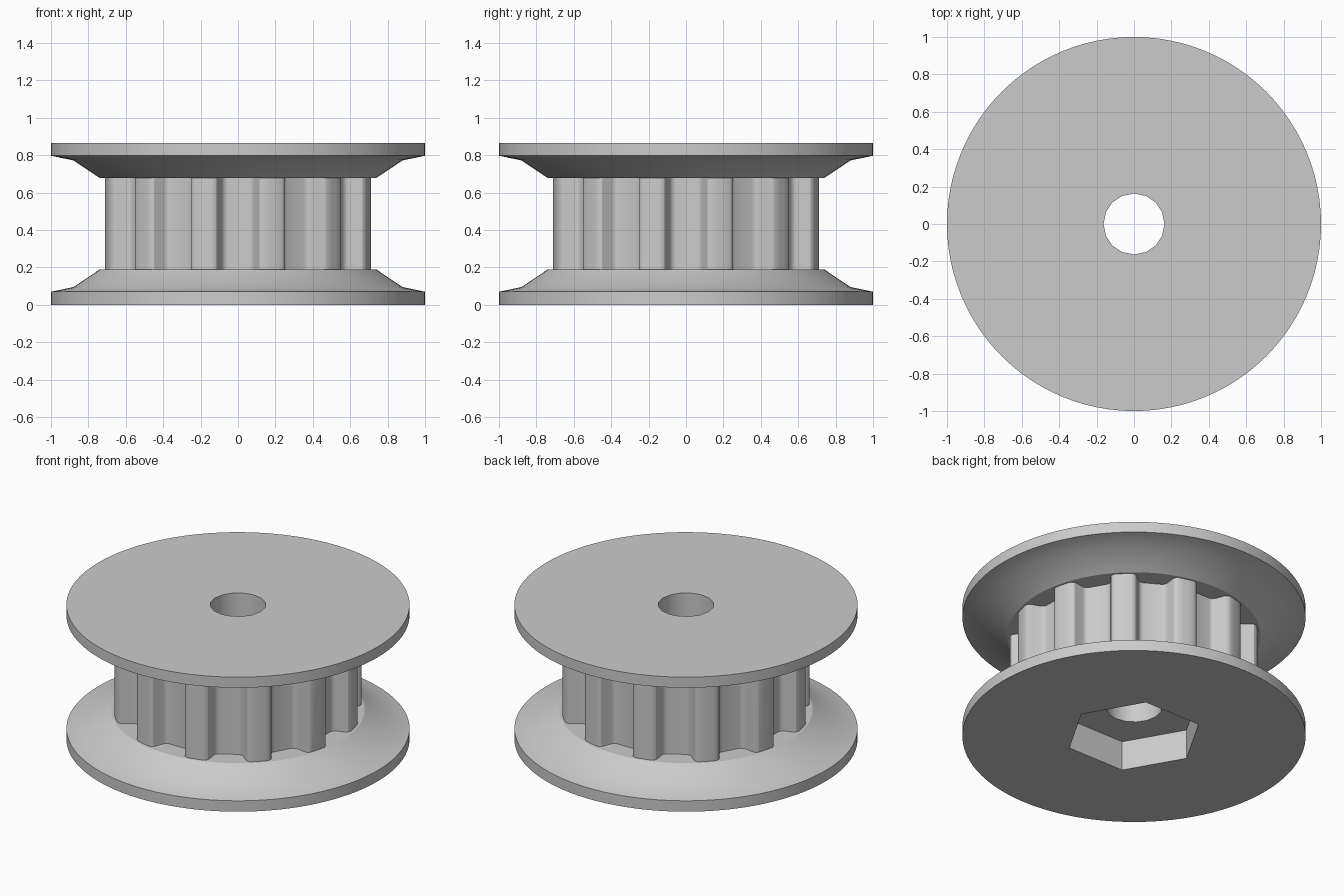
import bpy, bmesh, math
from mathutils import Matrix, Vector

if "Cube" in bpy.data.objects:
    bpy.data.objects.remove(bpy.data.objects["Cube"])

HEIGHT, LOW, HIGH = 0.865, 0.19, 0.677   # overall height, belt track limits
TEETH, TIP_R = 12, 0.724

grey = bpy.data.materials.new("plain grey")
grey.use_nodes = True
colour = (0.6, 0.6, 0.6, 1)
grey.diffuse_color = colour
grey.node_tree.nodes["Principled BSDF"].inputs["Base Color"].default_value = colour


def make_object(name, bm):
    bmesh.ops.recalc_face_normals(bm, faces=bm.faces)
    mesh = bpy.data.meshes.new(name)
    bm.to_mesh(mesh)
    bm.free()
    mesh.materials.append(grey)
    obj = bpy.data.objects.new(name, mesh)
    bpy.context.collection.objects.link(obj)
    return obj


def prism(name, outline, bottom, top):
    bm = bmesh.new()
    face = bm.faces.new([bm.verts.new((x, y, bottom)) for x, y in outline])
    ext = bmesh.ops.extrude_face_region(bm, geom=[face], use_keep_orig=True)
    moved = [v for v in ext["geom"] if isinstance(v, bmesh.types.BMVert)]
    bmesh.ops.translate(bm, verts=moved, vec=(0, 0, top - bottom))
    return make_object(name, bm)


def lathe(name, profile, sides=96):
    bm = bmesh.new()
    rings = []
    for r, z in profile:
        rings.append([bm.verts.new((r * math.cos(a), r * math.sin(a), z))
                      for a in (math.tau * i / sides for i in range(sides))])
    for lower, upper in zip(rings, rings[1:]):
        for i in range(sides):
            j = (i + 1) % sides
            bm.faces.new((lower[i], lower[j], upper[j], upper[i]))
    bm.faces.new(rings[0])
    bm.faces.new(rings[-1])
    return make_object(name, bm)


def polygon(radius, sides):
    return [(radius * math.cos(math.tau * i / sides),
             radius * math.sin(math.tau * i / sides)) for i in range(sides)]


# Flanges: flat disc with a two-step bevel towards the belt track
pulley = lathe("timing_pulley", [(1, 0), (1, 0.07), (0.88, 0.095), (0.738, LOW)])
upper_flange = lathe("upper_flange", [(0.738, HIGH), (0.88, 0.772), (1, 0.797), (1, HEIGHT)])

# Toothed drum: rounded trapezoid gaps (half width, depth) between narrow lands
half_gap = [(0.139, 0), (0.128, 0.002), (0.114, 0.009), (0.106, 0.022),
            (0.086, 0.074), (0.077, 0.086), (0.065, 0.093), (0.053, 0.095)]
gap = [(-w, d) for w, d in half_gap] + [(w, d) for w, d in reversed(half_gap)]
base_r = math.sqrt(TIP_R ** 2 - half_gap[0][0] ** 2)
pitch = math.tau / TEETH
outline = []
for i in range(TEETH):
    turn = Matrix.Rotation(i * pitch, 2)
    outline += [tuple(turn @ Vector((base_r - d, w))) for w, d in gap]
    for offset in (-0.022, 0.022):
        a = (i + 0.5) * pitch + offset
        outline.append((TIP_R * math.cos(a), TIP_R * math.sin(a)))
drum = prism("toothed_drum", outline, LOW - 0.05, HIGH + 0.05)

# Shaft bore and hexagonal nut recess
bore = prism("bore_cutter", polygon(0.163, 16), -0.1, HEIGHT + 0.1)
recess = prism("nut_recess_cutter", polygon(0.4, 6), -0.1, LOW)

# Combine into one solid
bpy.context.view_layer.objects.active = pulley
for tool, operation in ((drum, 'UNION'), (upper_flange, 'UNION'),
                        (bore, 'DIFFERENCE'), (recess, 'DIFFERENCE')):
    tool.hide_render = True
    mod = pulley.modifiers.new(tool.name, 'BOOLEAN')
    mod.operation, mod.object, mod.solver = operation, tool, 'EXACT'
    bpy.ops.object.modifier_apply(modifier=mod.name)
    bpy.data.objects.remove(tool)

bpy.ops.object.select_all(action='DESELECT')
pulley.select_set(True)
bpy.ops.object.shade_smooth_by_angle(angle=math.radians(30))
